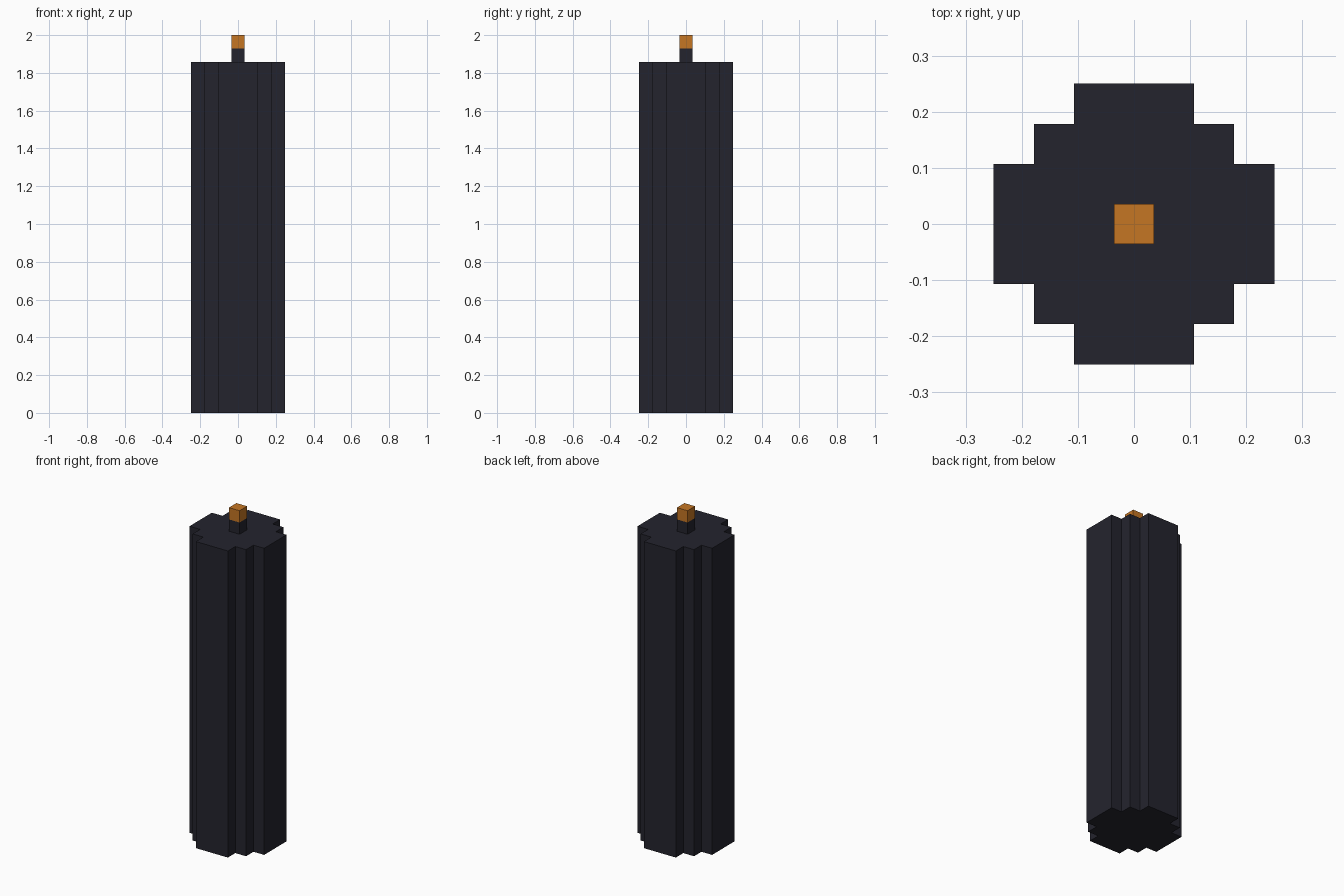
import bpy
import bmesh

cube = bpy.data.objects.get("Cube")
if cube:
    bpy.data.objects.remove(cube, do_unlink=True)

UNIT = 2 / 28  # edge of one block


def make_material(name, color):
    mat = bpy.data.materials.new(name)
    mat.use_nodes = True
    mat.diffuse_color = color
    mat.node_tree.nodes["Principled BSDF"].inputs["Base Color"].default_value = color
    return mat


def make_prism(name, outline, bottom, top, mat):
    """Extrude a closed outline (in blocks) between two heights (in blocks)."""
    bm = bmesh.new()
    base = bm.faces.new([bm.verts.new((x * UNIT, y * UNIT, bottom * UNIT)) for x, y in outline])
    extruded = bmesh.ops.extrude_face_region(bm, geom=[base], use_keep_orig=True)
    raised = [g for g in extruded["geom"] if isinstance(g, bmesh.types.BMVert)]
    bmesh.ops.translate(bm, verts=raised, vec=(0, 0, (top - bottom) * UNIT))
    bmesh.ops.recalc_face_normals(bm, faces=bm.faces)
    mesh = bpy.data.meshes.new(name)
    bm.to_mesh(mesh)
    bm.free()
    mesh.materials.append(mat)
    obj = bpy.data.objects.new(name, mesh)
    bpy.context.collection.objects.link(obj)
    return obj


def turn_four_times(points):
    """Repeat one corner of an outline around all four quadrants."""
    outline = []
    for _ in range(4):
        outline += points
        points = [(-y, x) for x, y in points]
    return outline


charcoal = make_material("charcoal", (0.0176, 0.0176, 0.027, 1))
ember = make_material("ember_orange", (0.56, 0.18, 0.0176, 1))

# Stepped round column
corner = [(3.5, 1.5), (2.5, 1.5), (2.5, 2.5), (1.5, 2.5), (1.5, 3.5)]
make_prism("column", turn_four_times(corner), 0, 26, charcoal)

# Wick and its glowing tip
square = turn_four_times([(0.5, 0.5)])
make_prism("wick", square, 26, 27, charcoal)
make_prism("glowing_tip", square, 27, 28, ember)
